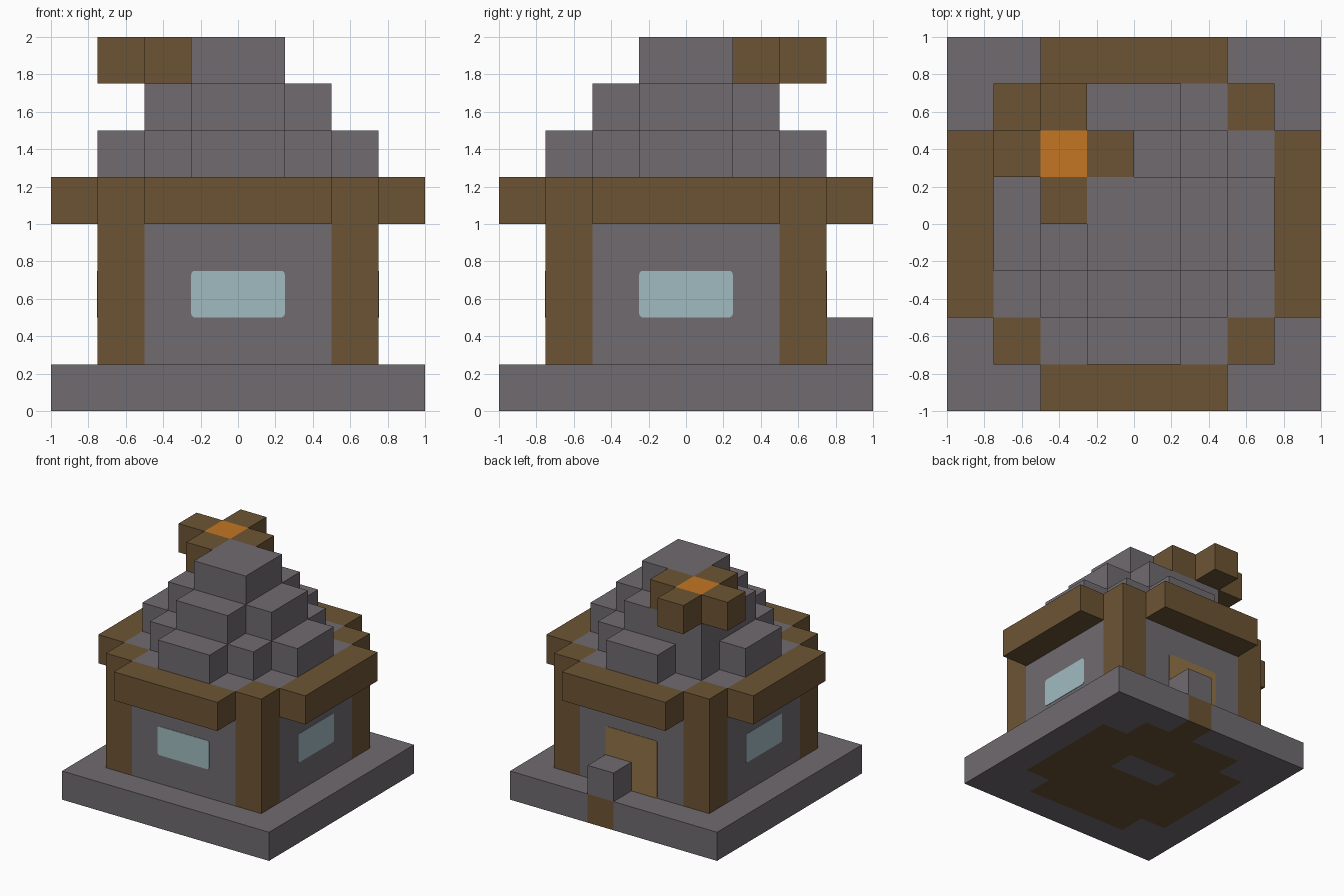
import bpy
import bmesh
from math import pi
from mathutils import Matrix, Vector

cube = bpy.data.objects.get("Cube")
if cube:
    bpy.data.objects.remove(cube, do_unlink=True)

U = 0.25  # block size


def material(name, rgb):
    linear = [((c / 255 + 0.055) / 1.055) ** 2.4 for c in rgb] + [1.0]
    mat = bpy.data.materials.new(name)
    mat.use_nodes = True
    mat.diffuse_color = linear
    mat.node_tree.nodes["Principled BSDF"].inputs["Base Color"].default_value = linear
    return mat


stone = material("grey stone", (112, 107, 112))
timber = material("dark timber", (108, 84, 52))
ember = material("orange ember", (194, 118, 34))
glass = material("pale blue glass", (160, 187, 193))
door_wood = material("light door wood", (146, 115, 70))


def finish(name, bm, *mats):
    bmesh.ops.recalc_face_normals(bm, faces=bm.faces)
    mesh = bpy.data.meshes.new(name)
    bm.to_mesh(mesh)
    bm.free()
    for mat in mats:
        mesh.materials.append(mat)
    obj = bpy.data.objects.new(name, mesh)
    bpy.context.collection.objects.link(obj)
    return obj


def block(name, centre, size, mat):
    """Box given in block units."""
    bm = bmesh.new()
    bmesh.ops.create_cube(bm, size=U)
    bmesh.ops.scale(bm, vec=size, verts=bm.verts)
    bmesh.ops.translate(bm, vec=Vector(centre) * U, verts=bm.verts)
    return finish(name, bm, mat)


def stepped_prism(name, quadrant, z0, z1, mat):
    """Prism whose stepped outline repeats in four quadrants (block units)."""
    outline, pts = [], quadrant
    for _ in range(4):
        outline += pts
        pts = [(-y, x) for x, y in pts]
    bm = bmesh.new()
    face = bm.faces.new([bm.verts.new((x * U, y * U, z0 * U)) for x, y in outline])
    ext = bmesh.ops.extrude_face_region(bm, geom=[face], use_keep_orig=True)
    top = [v for v in ext["geom"] if isinstance(v, bmesh.types.BMVert)]
    bmesh.ops.translate(bm, vec=(0, 0, (z1 - z0) * U), verts=top)
    return finish(name, bm, mat)


def wall_plate(name, turn, width, z0, z1, mat):
    """Thin rounded plate on a wall; turn 0 is the front."""
    bm = bmesh.new()
    bmesh.ops.create_cube(bm, size=1)
    bmesh.ops.scale(bm, vec=(width, 0.008, z1 - z0), verts=bm.verts)
    corners = [e for e in bm.edges
               if abs(e.verts[0].co.y - e.verts[1].co.y) > 0.001]
    bmesh.ops.bevel(bm, geom=corners, offset=0.02, segments=3,
                    affect='EDGES', profile=0.5)
    bmesh.ops.translate(bm, vec=(0, -3 * U, (z0 + z1) / 2), verts=bm.verts)
    bmesh.ops.rotate(bm, matrix=Matrix.Rotation(turn * pi / 2, 3, 'Z'), verts=bm.verts)
    return finish(name, bm, mat)


# Stone base with a timber patch underneath and one timber block at the back
bm = bmesh.new()
bmesh.ops.create_grid(bm, x_segments=8, y_segments=8, size=4 * U)
ext = bmesh.ops.extrude_face_region(bm, geom=bm.faces[:], use_keep_orig=True)
bmesh.ops.translate(bm, vec=(0, 0, U),
                    verts=[v for v in ext["geom"] if isinstance(v, bmesh.types.BMVert)])
for f in bm.faces:
    c = f.calc_center_median() / U
    ax, ay = abs(c.x), abs(c.y)
    floor = max(ax, ay) < 3 and min(ax, ay) < 2
    hearth = ax < 1 and 0 < c.y < 1
    threshold = 0 < c.x < 1 and c.y > 3
    if c.z < 0.9 and ((floor and not hearth) or threshold):
        f.material_index = 1
finish("base", bm, stone, timber)
block("door_step", (0.5, 3.5, 1.5), (1, 1, 1), stone)

# Walls, corner posts and eaves
stepped_prism("walls", [(3, 2), (2, 2), (2, 3)], 1, 5, stone)
for sx, side in ((-1, "right"), (1, "left")):
    for sy, end in ((-1, "front"), (1, "back")):
        block(f"{end}_{side}_post", (2.5 * sx, 2.5 * sy, 3), (1, 1, 4), timber)
    block(f"{side}_eave", (3.5 * sx, 0, 4.5), (1, 4, 1), timber)
for sy, end in ((-1, "front"), (1, "back")):
    block(f"{end}_eave", (0, 3.5 * sy, 4.5), (4, 1, 1), timber)

# Windows and door
for turn, side in ((0, "front"), (1, "left"), (3, "right")):
    wall_plate(f"{side}_window", turn, 2 * U, 2 * U, 3 * U, glass)
wall_plate("door", 2, 2 * U, U, 3 * U, door_wood)

# Stepped roof
stepped_prism("lower_roof", [(3, 1), (2, 1), (2, 2), (1, 2), (1, 3)], 5, 6, stone)
stepped_prism("middle_roof", [(2, 1), (1, 1), (1, 2)], 6, 7, stone)
stepped_prism("roof_cap", [(1, 1)], 7, 8, stone)

# Chimney
cx, cy = -1.5, 1.5
block("chimney_stem", (cx, cy, 6.5), (1, 1, 1), stone)
block("chimney_ember", (cx, cy, 7.5), (1, 1, 1), ember)
for dx, dy, side in ((1, 0, "left"), (-1, 0, "right"), (0, 1, "back"), (0, -1, "front")):
    block(f"chimney_{side}_rim", (cx + dx, cy + dy, 7.5), (1, 1, 1), timber)
